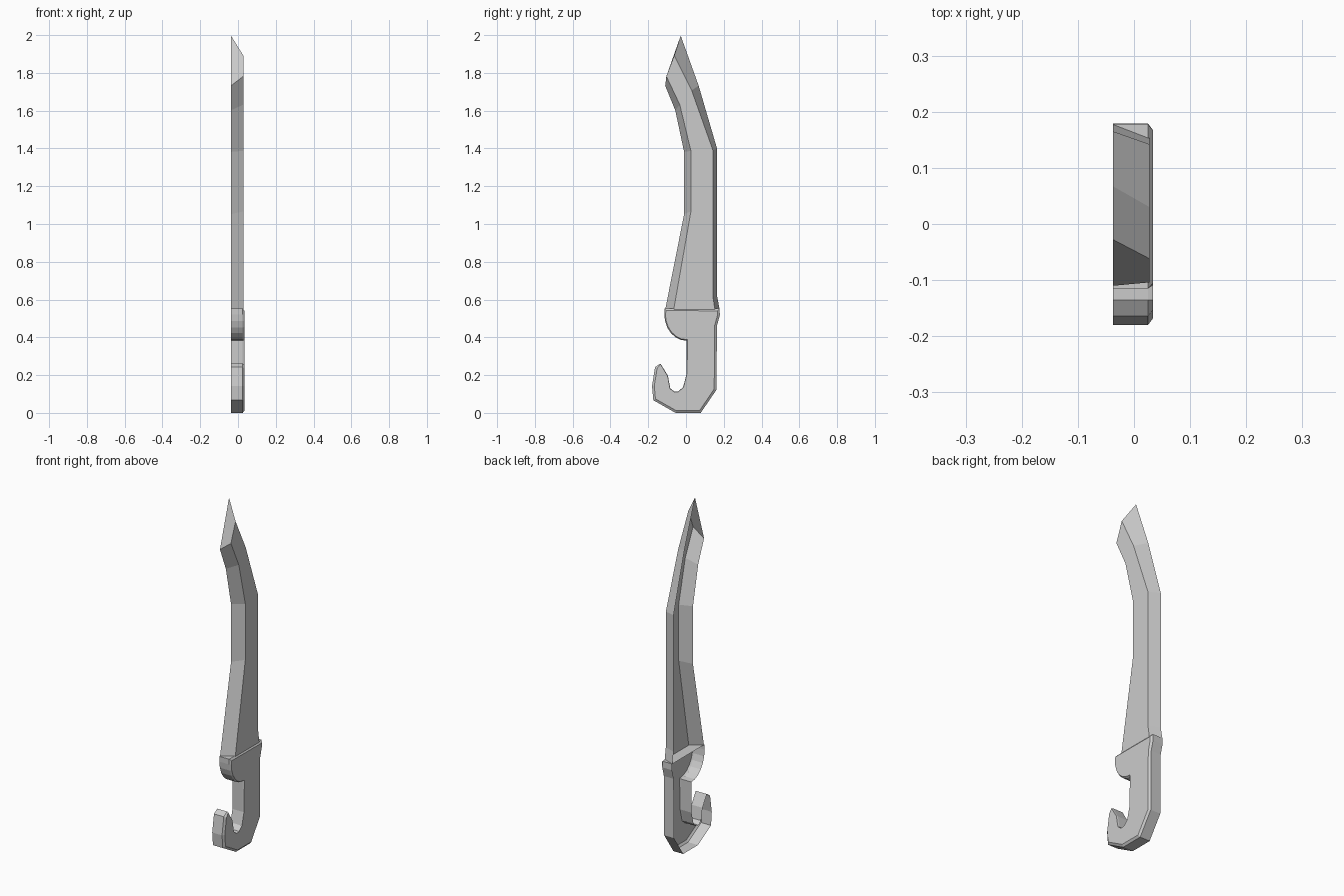
import bpy, bmesh
from math import cos, sin, radians
from mathutils import Vector

if "Cube" in bpy.data.objects:
    bpy.data.objects.remove(bpy.data.objects["Cube"])

BACK = -0.037  # open rear plane of the half-shell


def shell(name, rings, closed):
    """Bridge successive (x, [(y, z), ...]) rings and cap the last one."""
    bm = bmesh.new()
    loops = [[bm.verts.new((x, y, z)) for y, z in pts] for x, pts in rings]
    n = len(loops[0])
    for a, b in zip(loops, loops[1:]):
        for i in range(n if closed else n - 1):
            j = (i + 1) % n
            bm.faces.new((a[i], a[j], b[j], b[i]))
    bm.faces.new(loops[-1])
    mesh = bpy.data.meshes.new(name)
    bm.to_mesh(mesh)
    bm.free()
    obj = bpy.data.objects.new(name, mesh)
    bpy.context.collection.objects.link(obj)
    return obj


def inset(pts, widths):
    """Move each edge of a counter-clockwise outline inwards, mitring corners."""
    out = []
    for i, p in enumerate(pts):
        p = Vector(p)
        d1 = (p - Vector(pts[i - 1])).normalized()
        d2 = (Vector(pts[(i + 1) % len(pts)]) - p).normalized()
        n1, n2 = Vector((-d1.y, d1.x)), Vector((-d2.y, d2.x))
        m = (n1 + n2).normalized()
        out.append(tuple(p + m * widths[i] / max(0.5, m.dot(n1))))
    return out


# Blade: outer outline at the open rear, narrower flat face at the front
blade_outer = [(0.178, 0.55), (0.165, 0.62), (0.165, 1.4), (0.067, 1.735),
               (-0.028, 2.0), (-0.11, 1.735), (-0.057, 1.605),
               (-0.01, 1.385), (-0.01, 1.055), (-0.11, 0.55)]
blade_face = [(0.153, 0.55), (0.142, 0.62), (0.142, 1.395), (0.03, 1.71),
              (-0.062, 1.895), (-0.104, 1.785), (-0.033, 1.635),
              (0.026, 1.39), (0.026, 1.07), (-0.065, 0.55)]
shell("blade", [(BACK, blade_outer), (0.028, blade_face)], False)

# Handle: rounded guard, straight grip and hooked pommel
guard = [(0.003 + 0.118 * cos(radians(a)), 0.525 + 0.14 * sin(radians(a)))
         for a in range(180, 271, 15)]
hook = [(0.003, 0.21), (-0.015, 0.14), (-0.04, 0.117), (-0.06, 0.115),
        (-0.083, 0.132), (-0.096, 0.2), (-0.135, 0.264)]
outside = [(-0.164, 0.245), (-0.18, 0.145), (-0.173, 0.07), (-0.055, 0.003),
           (0.078, 0.003), (0.161, 0.125), (0.164, 0.465), (0.179, 0.52),
           (0.178, 0.555)]
handle = [(-0.115, 0.555)] + guard + hook + outside
widths = [0.01] + [0.006] * len(guard) + [0.002] * len(hook) + [0.012] * len(outside)
shell("handle", [(BACK, handle), (0.025, handle), (0.034, inset(handle, widths))], True)

# Seat the model on the ground
bottom = min(z for _, z in handle)
for obj in bpy.context.collection.objects:
    obj.location.z -= bottom
